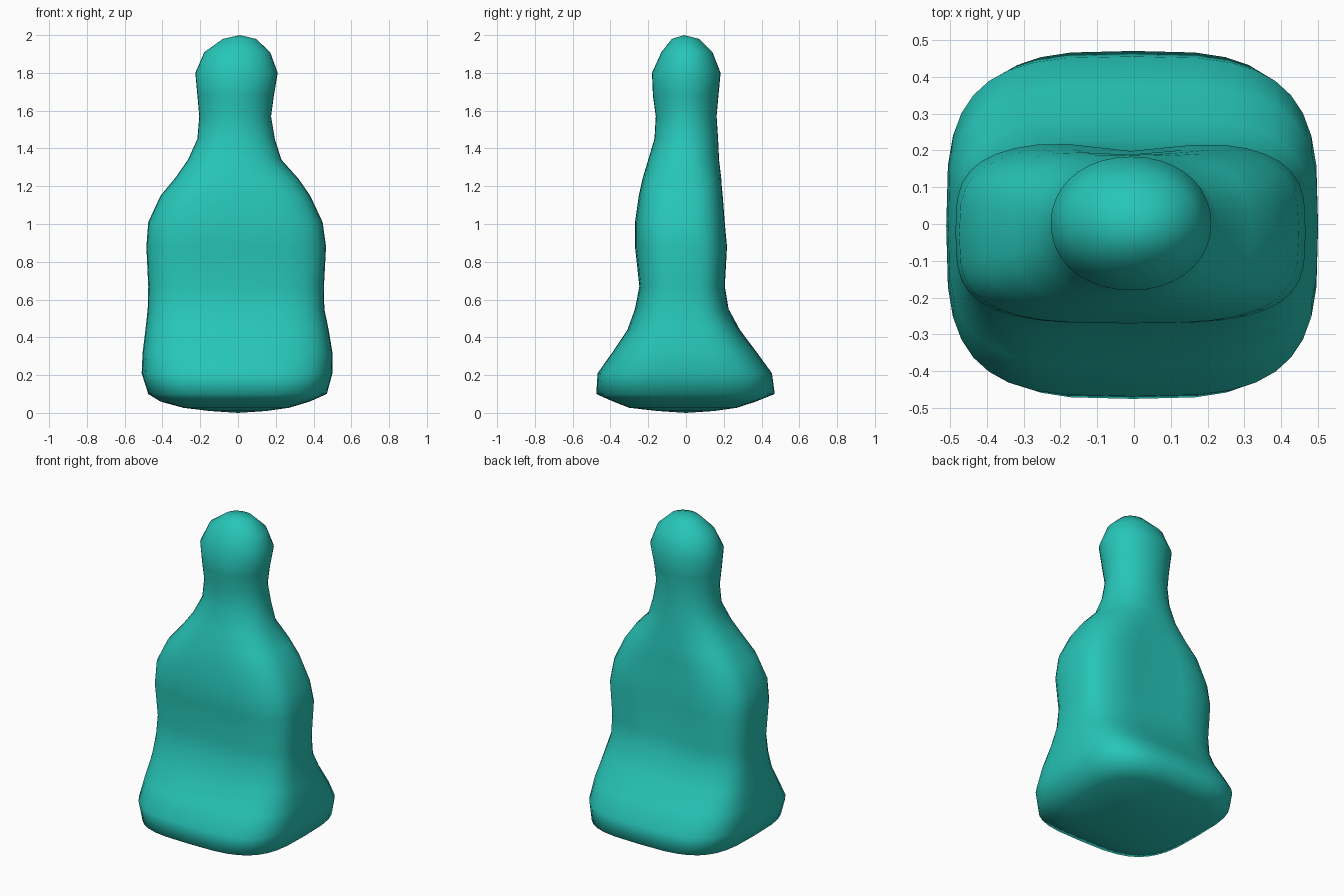
import bpy, bmesh, math

# Cross-sections: z, x min, x max, y min, y max, squareness
SECTIONS = [
    (0.01, -0.15, 0.15, -0.15, 0.15, 2.4),
    (0.027, -0.29, 0.27, -0.30, 0.27, 2.8),
    (0.06, -0.41, 0.38, -0.385, 0.37, 3.2),
    (0.10, -0.475, 0.47, -0.475, 0.47, 3.4),
    (0.21, -0.51, 0.50, -0.468, 0.455, 3.4),
    (0.32, -0.505, 0.50, -0.39, 0.375, 3.4),
    (0.44, -0.49, 0.48, -0.31, 0.285, 3.4),
    (0.55, -0.478, 0.457, -0.27, 0.228, 3.4),
    (0.67, -0.475, 0.455, -0.247, 0.212, 3.4),
    (0.88, -0.485, 0.466, -0.27, 0.226, 3.4),
    (1.01, -0.475, 0.448, -0.27, 0.215, 3.2),
    (1.15, -0.41, 0.382, -0.25, 0.203, 3.0),
    (1.24, -0.335, 0.32, -0.23, 0.19, 2.7),
    (1.34, -0.265, 0.23, -0.20, 0.175, 2.3),
    (1.45, -0.215, 0.195, -0.167, 0.17, 2.1),
    (1.57, -0.205, 0.175, -0.16, 0.162, 2.0),
    (1.68, -0.215, 0.19, -0.175, 0.172, 2.0),
    (1.80, -0.226, 0.21, -0.18, 0.183, 2.1),
    (1.91, -0.178, 0.17, -0.13, 0.14, 2.1),
    (1.98, -0.08, 0.095, -0.075, 0.07, 2.0),
]
SIDES = 36


def spow(v, n):
    return math.copysign(abs(v) ** (2 / n), v)


def ring(bm, z, x0, x1, y0, y1, n):
    """One rounded-square loop, with a shallow groove down the back of the body."""
    cx, rx, cy, ry = (x0 + x1) / 2, (x1 - x0) / 2, (y0 + y1) / 2, (y1 - y0) / 2
    groove = 0.028 * math.exp(-((z - 0.9) / 0.28) ** 4)
    verts = []
    for i in range(SIDES):
        a = math.tau * i / SIDES
        x = cx + rx * spow(math.cos(a), n)
        y = cy + ry * spow(math.sin(a), n)
        if math.sin(a) > 0:
            y -= groove * math.exp(-(x / 0.15) ** 2)
        verts.append(bm.verts.new((x, y, z)))
    return verts


# Body: loft base, torso, neck and head as one continuous skin
bm = bmesh.new()
rings = [ring(bm, *s) for s in SECTIONS]
for a, b in zip(rings, rings[1:]):
    for i in range(SIDES):
        j = (i + 1) % SIDES
        bm.faces.new((a[i], a[j], b[j], b[i]))

# Close the underside and crown with a pole each
for loop, pole in ((rings[0], (0, 0, 0)), (rings[-1], (0.01, -0.01, 2.0))):
    p = bm.verts.new(pole)
    for i in range(SIDES):
        bm.faces.new((loop[i], loop[(i + 1) % SIDES], p))
bmesh.ops.recalc_face_normals(bm, faces=bm.faces[:])

mesh = bpy.data.meshes.new("figure_body")
bm.to_mesh(mesh)
bm.free()
mesh.shade_smooth()
body = bpy.data.objects.new("figure_body", mesh)
bpy.context.collection.objects.link(body)

# Teal colour
mat = bpy.data.materials.new("teal")
mat.diffuse_color = (0.02, 0.56, 0.48, 1)
mesh.materials.append(mat)
